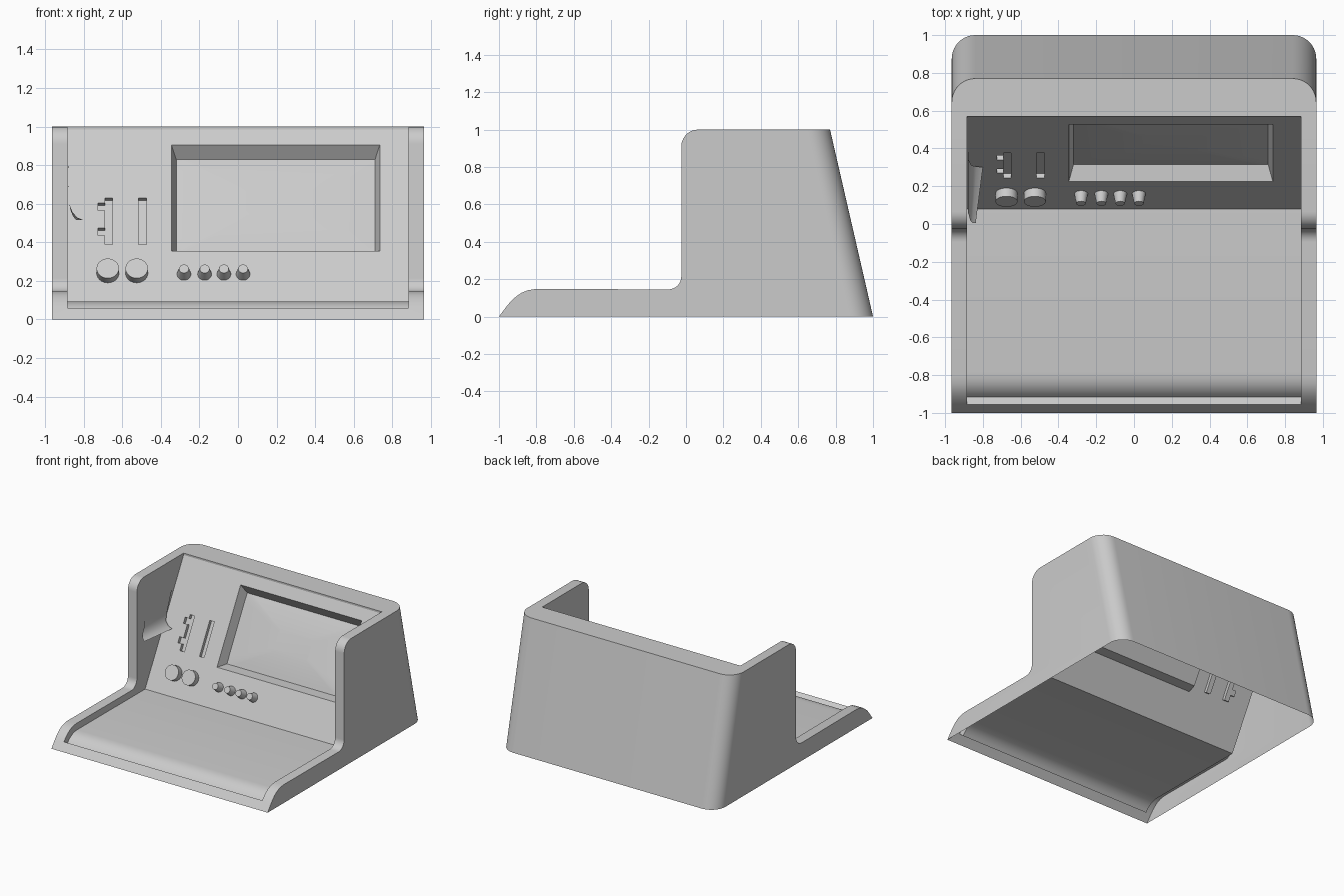
import bpy, bmesh, math
from mathutils import Vector, Matrix

if "Cube" in bpy.data.objects:
    bpy.data.objects.remove(bpy.data.objects["Cube"])

W, IN = 0.965, 0.885          # outer and inner half widths
Y0, Z0, Y1, Z1 = 0.08, 0.09, 0.57, 0.985   # control panel bottom and top
SLOPE = (Y1 - Y0) / (Z1 - Z0)
TILT = math.atan2(Z1 - Z0, Y1 - Y0)
S, C = math.sin(TILT), math.cos(TILT)


def finish(bm, name, angle=30, mirror=False):
    bmesh.ops.remove_doubles(bm, verts=bm.verts, dist=1e-5)
    bmesh.ops.recalc_face_normals(bm, faces=bm.faces)
    me = bpy.data.meshes.new(name)
    bm.to_mesh(me)
    bm.free()
    ob = bpy.data.objects.new(name, me)
    bpy.context.collection.objects.link(ob)
    bpy.ops.object.select_all(action='DESELECT')
    ob.select_set(True)
    bpy.context.view_layer.objects.active = ob
    bpy.ops.object.shade_smooth_by_angle(angle=math.radians(angle))
    if mirror:
        ob.modifiers.new("mirror", 'MIRROR')
    return ob


def face(bm, pts):
    return bm.faces.new([bm.verts.new(p) for p in pts])


def strip(bm, a, b):
    for i in range(len(a) - 1):
        face(bm, [a[i], a[i + 1], b[i + 1], b[i]])


def arc(cx, cy, r, a0, a1, n=7):
    return [(cx + r * math.cos(math.radians(a0 + (a1 - a0) * i / n)),
             cy + r * math.sin(math.radians(a0 + (a1 - a0) * i / n))) for i in range(n + 1)]


def at(x, pts):
    return [(x, y, z) for y, z in pts]


def on_panel(x, z, depth=0.0):
    """Point at panel height z, pushed 'depth' behind the sloped panel."""
    return Vector((x, Y0 + SLOPE * (z - Z0) + S * depth, z - C * depth))


# Housing: right half, mirrored, open underneath
lip = [(-0.955, 0.06), (-0.935, 0.083), (-0.91, 0.106), (-0.88, 0.127), (-0.845, 0.141), (-0.8, 0.148)]
rim = (lip + arc(-0.095, 0.215, 0.07, -90, 0) + arc(0.065, 0.91, 0.09, 180, 90) + [(Y1, 1.0)])
deck = [(-0.955, 0.06), (-0.915, 0.025), (-0.9, 0.043), (-0.88, 0.063), (-0.85, 0.08),
        (-0.82, 0.089), (-0.785, 0.093), (Y0, Z0)]
plan = arc(0.84, 0.875, 0.125, 0, 90, 10) + [(0.0, 1.0)]
low = [(x, y, 0.0) for x, y in plan]
high = [(x, y - 0.23, 1.0) for x, y in plan]

bm = bmesh.new()
strip(bm, at(IN, rim), at(W, rim))                                   # side rim
face(bm, [(0, -1, 0), (IN, -1, 0), (IN, -0.955, 0.06), (0, -0.955, 0.06)])
face(bm, [(IN, -1, 0), (W, -1, 0), (W, -0.955, 0.06), (IN, -0.955, 0.06)])
face(bm, at(W, [(-1, 0)] + rim) + [high[0], low[0]])                 # outer side
strip(bm, low, high)                                                 # back and corner
face(bm, [(0, Y1, 1), (IN, Y1, 1), (W, Y1, 1)] + high)               # top
face(bm, at(IN, rim + [(Y1, Z1)] + deck[:0:-1]))                     # inner side
strip(bm, at(0, deck), at(IN, deck))                                 # keyboard deck
strip(bm, at(0, [(Y1, Z1), (Y1, 1)]), at(IN, [(Y1, Z1), (Y1, 1)]))
finish(bm, "housing", mirror=True)

# Control panel: a grid of cells, some sunk as slots, one left open for the screen
screen = (-0.345, 0.735, 0.355, 0.905)
slots = [(-0.69, -0.65, 0.39, 0.63), (-0.725, -0.69, 0.435, 0.475),
         (-0.725, -0.69, 0.565, 0.605), (-0.515, -0.475, 0.39, 0.63)]
cuts = slots + [screen]
xs = sorted({-IN, IN} | {v for c in cuts for v in c[:2]})
zs = sorted({Z0, Z1} | {v for c in cuts for v in c[2:]})


def inside(c, x, z):
    return c[0] < x < c[1] and c[2] < z < c[3]


def depth_at(i, j):
    x, z = (xs[i] + xs[i + 1]) / 2, (zs[j] + zs[j + 1]) / 2
    if inside(screen, x, z):
        return None
    return 0.027 if any(inside(c, x, z) for c in slots) else 0.0


bm = bmesh.new()
for i in range(len(xs) - 1):
    for j in range(len(zs) - 1):
        d = depth_at(i, j)
        if d is None:
            continue
        ring = [(xs[i], zs[j]), (xs[i + 1], zs[j]), (xs[i + 1], zs[j + 1]), (xs[i], zs[j + 1])]
        face(bm, [on_panel(x, z, d) for x, z in ring])
        if d > 0:
            for k, (di, dj) in enumerate([(0, -1), (1, 0), (0, 1), (-1, 0)]):
                if depth_at(i + di, j + dj) == 0:
                    p, q = ring[k], ring[(k + 1) % 4]
                    face(bm, [on_panel(*p), on_panel(*q), on_panel(*q, d), on_panel(*p, d)])
finish(bm, "control_panel")

# Screen bezel: tapered recess
bm = bmesh.new()
x0, x1, z0, z1 = screen
D = 0.08
a0, a1, b0, b1 = x0 + 0.025, x1 - 0.025, z0 + 0.038, z1 - 0.038
outer = [on_panel(*p) for p in [(x0, z0), (x1, z0), (x1, z1), (x0, z1)]]
inner = [on_panel(*p, D) for p in [(a0, b0), (a1, b0), (a1, b1), (a0, b1)]]
strip(bm, outer + outer[:1], inner + inner[:1])
face(bm, inner)
finish(bm, "screen_bezel")

# Screen: rounded rectangle with a gentle bulge
bm = bmesh.new()
r = 0.05
outline = (arc(a1 - r, b1 - r, r, 0, 90) + arc(a0 + r, b1 - r, r, 90, 180)
           + arc(a0 + r, b0 + r, r, 180, 270) + arc(a1 - r, b0 + r, r, 270, 360))
mx, mz = (a0 + a1) / 2, (b0 + b1) / 2
rings = []
for s in (1, 0.9, 0.75, 0.55, 0.3):
    rings.append([on_panel(mx + (x - mx) * s, mz + (z - mz) * s, D - 0.002 - 0.022 * (1 - s * s))
                  for x, z in outline])
for p, q in zip(rings, rings[1:]):
    strip(bm, p + p[:1], q + q[:1])
face(bm, rings[-1])
finish(bm, "screen_glass")


# Knobs standing square to the panel
def knob(name, x, z, r_base, r_tip, h):
    bm = bmesh.new()
    mid = on_panel(x, z, -h / 2)
    rot = Vector((0, -S, C)).to_track_quat('Z', 'Y').to_matrix().to_4x4()
    bmesh.ops.create_cone(bm, cap_ends=True, segments=32, radius1=r_base, radius2=r_tip,
                          depth=h, matrix=Matrix.Translation(mid) @ rot)
    finish(bm, name)


for i, x in enumerate((-0.675, -0.525)):
    knob(f"large_knob_{i + 1}", x, 0.241, 0.058, 0.058, 0.05)
for i, x in enumerate((-0.28, -0.173, -0.073, 0.026)):
    knob(f"small_knob_{i + 1}", x, 0.235, 0.036, 0.025, 0.058)

# Side chute: plate on the left inner wall that curls outward at the bottom
near = [(-0.88, 0.06, 0.80), (-0.875, 0.05, 0.60), (-0.867, 0.02, 0.565), (-0.855, 0.005, 0.535), (-0.838, 0.005, 0.515)]
far = [(-0.88, 0.42, 0.79), (-0.875, 0.34, 0.60), (-0.86, 0.31, 0.56), (-0.835, 0.305, 0.53), (-0.80, 0.30, 0.515)]
bm = bmesh.new()
strip(bm, near, far)
finish(bm, "side_chute", angle=40)
